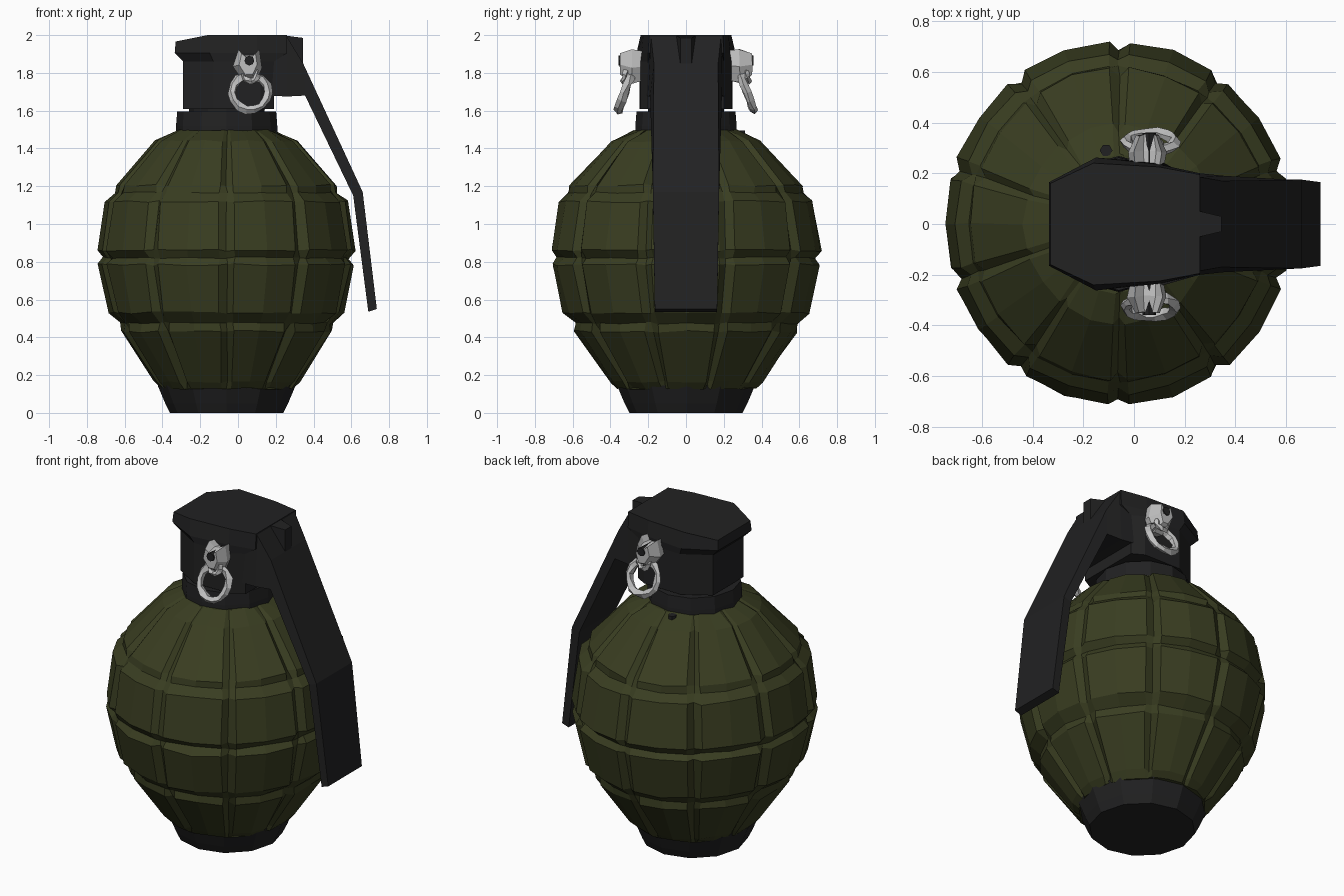
import bpy, bmesh, math, random
from mathutils import Vector, Matrix

random.seed(4)
if "Cube" in bpy.data.objects:
    bpy.data.objects.remove(bpy.data.objects["Cube"])
AXIS_X = -0.06


def material(name, color):
    m = bpy.data.materials.new(name)
    m.use_nodes = True
    m.diffuse_color = (*color, 1)
    bsdf = m.node_tree.nodes["Principled BSDF"]
    bsdf.inputs["Base Color"].default_value = (*color, 1)
    bsdf.inputs["Roughness"].default_value = 0.8
    return m


GREEN = material("olive green", (0.041, 0.047, 0.015))
BLACK = material("matte black", (0.0155, 0.0155, 0.016))
STEEL = material("light steel", (0.53, 0.53, 0.53))


def finish(name, bm, mat, jitter=0.0):
    for v in bm.verts:
        v.co += Vector([random.uniform(-jitter, jitter) for _ in range(3)])
    bmesh.ops.recalc_face_normals(bm, faces=bm.faces)
    mesh = bpy.data.meshes.new(name)
    bm.to_mesh(mesh)
    bm.free()
    mesh.materials.append(mat)
    ob = bpy.data.objects.new(name, mesh)
    bpy.context.collection.objects.link(ob)
    return ob


def skin(bm, rows, closed=False):
    """Bridge neighbouring rows of vertices with quads."""
    n = len(rows[0])
    for a, b in zip(rows, rows[1:] + rows[:1] if closed else rows[1:]):
        for i in range(n):
            j = (i + 1) % n
            bm.faces.new((a[i], a[j], b[j], b[i]))


def loft(rings):
    """Skin a list of equal-length point rings and cap both ends."""
    bm = bmesh.new()
    rows = [[bm.verts.new(p) for p in ring] for ring in rings]
    skin(bm, rows)
    bm.faces.new(rows[0])
    bm.faces.new(rows[-1])
    return bm


def circle(r, z, n=12):
    return [(AXIS_X + r * math.cos(math.tau * i / n), r * math.sin(math.tau * i / n), z)
            for i in range(n)]


def mirrored(half, z):
    """Closed outline from its +y half, at height z (number or function of x)."""
    full = half + [(x, -y) for x, y in reversed(half)]
    return [(x, y, z(x) if callable(z) else z) for x, y in full]


# Segmented body: ten columns of raised panels split by sunken grooves
def body_ring(r, z, in_groove):
    points = []
    for column in range(10):
        for offset in (0, 3.5, 18, 32.5):
            a = math.radians(90 + column * 36 + offset)
            rad = r - (0.028 if offset == 0 and not in_groove else 0)
            points.append((AXIS_X + rad * math.cos(a), 1.05 * rad * math.sin(a), z))
    return points


profile = [(0.35, 0.13, True), (0.385, 0.165, False),
           (0.562, 0.43, False), (0.56, 0.475, True), (0.62, 0.53, False),
           (0.678, 0.785, False), (0.65, 0.82, True), (0.682, 0.86, False),
           (0.642, 1.12, False), (0.59, 1.165, True), (0.585, 1.205, False),
           (0.375, 1.44, False), (0.26, 1.495, True)]
finish("body", loft([body_ring(*p) for p in profile]), GREEN, 0.006)

# Base foot, collar and stem
for name, rings in {
    "base_foot": [(0.30, 0), (0.325, 0.05), (0.365, 0.145)],
    "neck_collar": [(0.268, 1.46), (0.268, 1.52), (0.262, 1.595)],
    "neck_stem": [(0.2, 1.55), (0.2, 1.65)],
}.items():
    finish(name, loft([circle(r, z) for r, z in rings]), BLACK)

# Fuse head: angular column under a flared cap
column = [(0.19, 0.2), (0.12, 0.24), (-0.13, 0.245), (-0.29, 0.15)]
cap = [(0.26, 0.2), (0.1, 0.235), (-0.15, 0.262), (-0.335, 0.165)]
crown = [(0.26, 0.195), (0.1, 0.225), (-0.16, 0.24), (-0.33, 0.16)]
finish("fuse_head", loft([
    mirrored(column, 1.61),
    mirrored(column, 1.86),
    mirrored(cap, 1.905),
    mirrored(crown, lambda x: 2.0 - max(0, -x - 0.16) * 0.2),
]), BLACK)

# Lever: outer x, z, half width, then inner x, z, half width
stations = [
    (0.16, 1.98, 0.2, 0.16, 1.68, 0.21),
    (0.26, 1.99, 0.185, 0.26, 1.675, 0.2),
    (0.345, 1.85, 0.17, 0.355, 1.68, 0.19),
    (0.66, 1.17, 0.175, 0.61, 1.15, 0.175),
    (0.735, 0.55, 0.165, 0.69, 0.535, 0.165),
]
finish("lever", loft([[(ox, -ow, oz), (ox, ow, oz), (ix, iw, iz), (ix, -iw, iz)]
                      for ox, oz, ow, ix, iz, iw in stations]), BLACK)

# Small tab where the lever hooks over the head
tab = [(0.24, 0.055), (0.345, 0.03)]
finish("lever_tab", loft([mirrored(tab, 1.85), mirrored(tab, lambda x: 2.03 - x * 0.13)]), BLACK)

# Short stub beside the collar
finish("collar_stub", loft([[(x - 0.05, y + 0.29, z) for x, y, z in circle(0.025, h, 6)]
                            for h in (1.44, 1.495)]), BLACK)


# Pin bracket, pin and pull ring on each side
def ring_mesh(major, minor, n=14, m=5):
    bm = bmesh.new()
    rows = []
    for i in range(n):
        a = math.tau * i / n
        section = [(major + minor * math.cos(math.tau * j / m),
                    minor * math.sin(math.tau * j / m)) for j in range(m)]
        rows.append([bm.verts.new((r * math.cos(a), y, r * math.sin(a))) for r, y in section])
    skin(bm, rows, closed=True)
    return bm


# Forked bracket outline with two ears
ears = [(0.0, 1.925), (0.035, 1.89), (0.085, 1.89), (0.11, 1.925),
        (0.125, 1.83), (0.09, 1.745), (0.035, 1.745), (-0.025, 1.83)]


def plate(y, scale):
    return [(0.055 + (x - 0.055) * scale, y, 1.87 + (z - 1.87) * scale) for x, z in ears]


for side, label in ((-1, "front"), (1, "back")):
    finish(label + "_pin_bracket", loft([plate(side * y, s) for y, s in
                                         ((0.22, 0.85), (0.285, 1.0), (0.35, 0.62))]),
           STEEL, 0.004)
    # Dark pin end
    bm = bmesh.new()
    bmesh.ops.create_cone(bm, cap_ends=True, segments=8, radius1=0.026, radius2=0.026, depth=0.14,
                          matrix=Matrix.Translation((0.06, side * 0.288, 1.865))
                          @ Matrix.Rotation(math.pi / 2, 4, "X"))
    finish(label + "_pin_end", bm, BLACK)
    # Hanging ring and the small link that holds it
    for part, major, minor, y, z, tilt in (("pull_ring", 0.098, 0.022, 0.325, 1.695, 0.36),
                                           ("ring_link", 0.034, 0.015, 0.32, 1.79, 0.3)):
        bm = ring_mesh(major, minor)
        bm.transform(Matrix.Translation((0.065, side * y, z)) @ Matrix.Rotation(side * tilt, 4, "X"))
        finish(label + "_" + part, bm, STEEL, 0.006)
